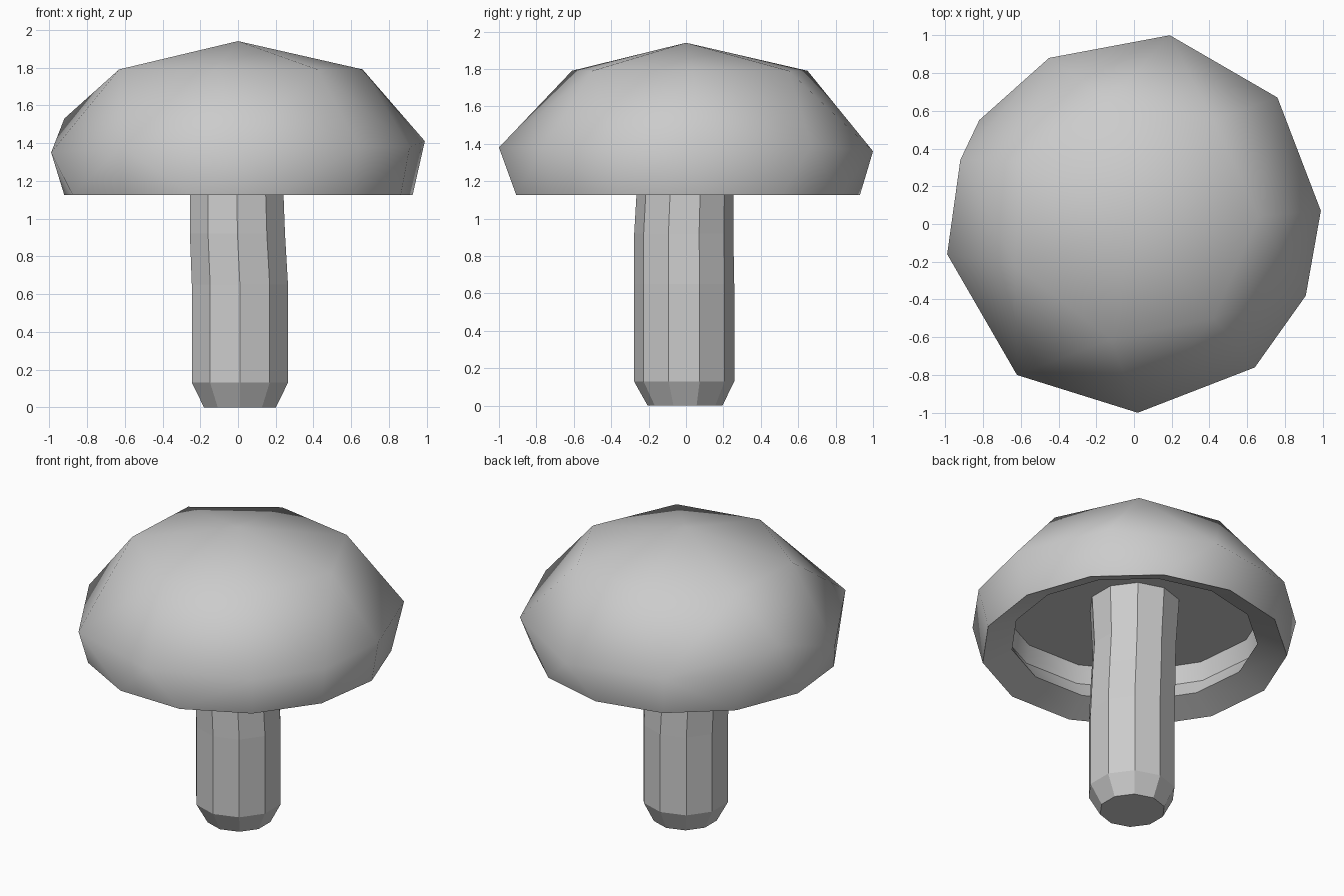
import bpy, bmesh, math

if "Cube" in bpy.data.objects:
    bpy.data.objects.remove(bpy.data.objects["Cube"])


def finish(bm, name, smooth=None):
    bmesh.ops.recalc_face_normals(bm, faces=bm.faces)
    me = bpy.data.meshes.new(name)
    bm.to_mesh(me)
    bm.free()
    ob = bpy.data.objects.new(name, me)
    bpy.context.collection.objects.link(ob)
    if smooth:
        bpy.ops.object.select_all(action='DESELECT')
        ob.select_set(True)
        bpy.context.view_layer.objects.active = ob
        bpy.ops.object.shade_smooth_by_angle(angle=math.radians(smooth))
    return ob


def circle(n, r, z, cx=0.0, cy=0.0, phase=0.0):
    return [(cx + r * math.cos(phase + 2 * math.pi * i / n),
             cy + r * math.sin(phase + 2 * math.pi * i / n), z) for i in range(n)]


def loft(rings, start=True, end=True):
    bm = bmesh.new()
    loops = [[bm.verts.new(p) for p in ring] for ring in rings]
    n = len(loops[0])
    for a, b in zip(loops, loops[1:]):
        for i in range(n):
            bm.faces.new((a[i], a[(i + 1) % n], b[(i + 1) % n], b[i]))
    if start:
        bm.faces.new(loops[0])
    if end:
        bm.faces.new(loops[-1])
    return bm


RIM_SIDES, RIM_Z = 13, 1.125

# cap: faceted dome wrapped around a peak, shoulder, widest ring and rim
widest = [(.19, 1, 1.36), (.76, .67, 1.39), (.99, .07, 1.41), (.91, -.38, 1.38),
          (.64, -.76, 1.38), (.02, -1, 1.38), (-.62, -.8, 1.38), (-.99, -.16, 1.35),
          (-.92, .34, 1.53), (-.82, .55, 1.38), (-.45, .88, 1.38)]
shoulder = [(.66, .04), (.42, .55), (-.13, .65), (-.60, .33),
            (-.63, -.22), (-.12, -.61), (.42, -.50)]
points = [(0, 0, 1.94)] + [(x, y, 1.79) for x, y in shoulder] + widest
points += circle(RIM_SIDES, .93, RIM_Z, phase=.1)
bm = bmesh.new()
for p in points:
    bm.verts.new(p)
bmesh.ops.convex_hull(bm, input=bm.verts)
bottom = [f for f in bm.faces if all(v.co.z < RIM_Z + .001 for v in f.verts)]
bmesh.ops.delete(bm, geom=bottom, context='FACES')
finish(bm, "cap", 80)

# underside of the cap: lip, inner wall and ceiling
profile = [(.93, RIM_Z), (.75, 1.20), (.82, 1.32), (.80, 1.44)]
rings = [circle(RIM_SIDES, r, z, phase=.1) for r, z in profile]
finish(loft(rings, start=False), "cap_underside", 35)

# stem: ten flat sides with a slight bend and a tapered foot
stem = [(0, .20, .01, -.005), (.13, .268, .01, -.01), (.65, .268, .01, -.01),
        (.92, .265, -.003, -.012), (1.125, .26, -.006, -.005), (1.47, .28, -.006, 0)]
rings = [circle(10, r, z, cx, cy, math.pi / 2) for z, r, cx, cy in stem]
finish(loft(rings), "stem")
